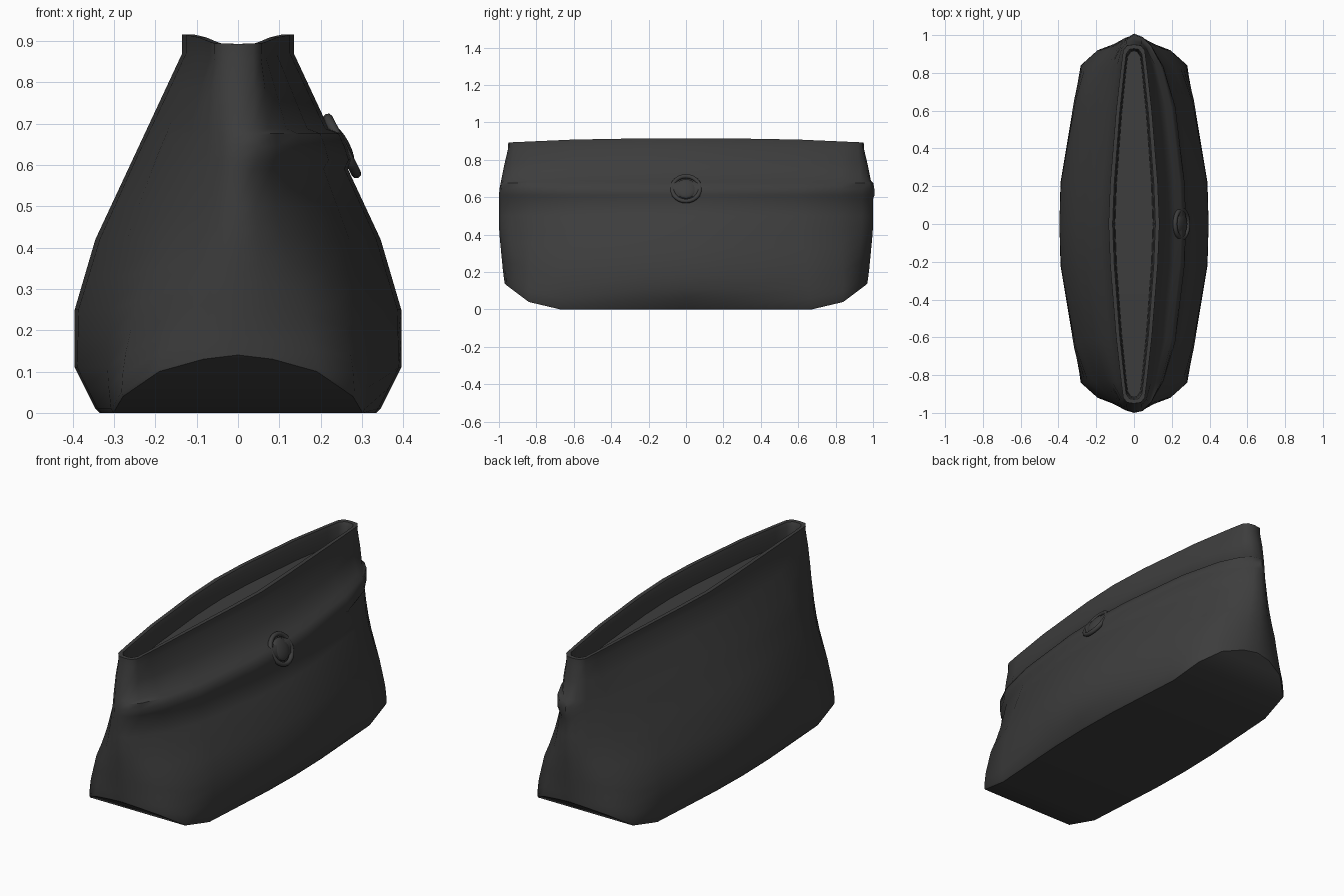
import bpy, bmesh, math
from mathutils import Vector

if "Cube" in bpy.data.objects:
    bpy.data.objects.remove(bpy.data.objects["Cube"])

leather = bpy.data.materials.new("charcoal_leather")
leather.use_nodes = True
leather.diffuse_color = (0.047, 0.047, 0.047, 1)
leather.node_tree.nodes["Principled BSDF"].inputs["Base Color"].default_value = (0.047, 0.047, 0.047, 1)


def finish(obj, angle):
    obj.data.materials.clear()
    obj.data.materials.append(leather)
    bpy.ops.object.select_all(action='DESELECT')
    obj.select_set(True)
    bpy.context.view_layer.objects.active = obj
    bpy.ops.object.shade_smooth_by_angle(angle=math.radians(angle))


def sample(table, z):
    """Linear lookup in a list of (height, value) pairs."""
    for (a, va), (b, vb) in zip(table, table[1:]):
        if z <= b:
            return va + (vb - va) * max(0, (z - a) / (b - a))
    return table[-1][1]


# Quarter outlines (width fraction, y), from the middle of a side to the end
BASE = [(1, 0), (.985, .22), (.9, .67), (.83, .84), (.57, .92), (.25, .96), (0, .97)]
FLANK = [(1, 0), (.985, .22), (.8, .66), (.69, .84), (.45, .92), (.19, .965), (0, .98)]
MID = [(1, 0), (.97, .22), (.78, .62), (.54, .83), (.3, .94), (.14, .985), (0, 1)]
TOP = [(1, 0), (.93, .22), (.7, .6), (.5, .84), (.42, .92), (.28, .945), (0, .95)]
LIFT = [0, 0, 0, .04, .1, .13, .14]
PLAN = [(z, [Vector(p) for p in pts])
        for z, pts in ((0, BASE), (.11, FLANK), (.4, MID), (.63, MID), (.88, TOP))]
WIDTH = [(0, .335), (.01, .345), (.11, .395), (.25, .395), (.42, .345), (.87, .135), (.92, .135)]
BAND = [(.59, 0), (.612, .02), (.645, .025), (.676, .026), (.688, 0)]


def quarter(z):
    w = sample(WIDTH, z)
    outline = []
    for i in range(len(BASE)):
        f, y = sample([(h, pts[i]) for h, pts in PLAN], z)
        lift = LIFT[i] * max(0, 1 - z * 2)
        drop = .022 * max(0, y - .45) * 2 * max(0, z - .8) / .115
        outline.append(Vector((w * f, y, z + lift - drop)))
    return outline


def full_ring(q, bulge=0):
    """Mirror a quarter outline round; the bulge pushes out only the left side."""
    side = []
    for i, p in enumerate(q):
        end = i / (len(q) - 1)
        side.append(p + Vector((bulge * (1 - end ** 4), bulge * .4 * end ** 3, 0)))
    plain = [Vector((-p.x, p.y, p.z)) for p in q]
    flip = lambda pts: [Vector((p.x, -p.y, p.z)) for p in pts]
    return side + plain[-2::-1] + flip(plain)[1:] + flip(side)[-2:0:-1]


# Bag body with raised band, collar and sunken top
levels = [0, .01, .06, .11, .18, .25, .33, .42, .5, .59, .612, .645, .676, .688, .78, .87, .915]
rings = [full_ring(quarter(z), sample(BAND, z) if z >= .59 else 0) for z in levels]
rim = quarter(.915)
for depth, inset in ((0, .022), (.02, .03), (.1, .035)):
    inner = [Vector((max(p.x - inset * min(1, .45 + p.x * 4), 0), p.y * (1 - inset), p.z - depth))
             for p in rim]
    rings.append(full_ring(inner))

bm = bmesh.new()
loops = [[bm.verts.new(p) for p in ring] for ring in rings]
n = len(loops[0])
for a, b in zip(loops, loops[1:]):
    for i in range(n):
        j = (i + 1) % n
        bm.faces.new((a[i], a[j], b[j], b[i]))


def cap(loop):
    """Close a loop with strips running from side to side, with a crisp border."""
    half = n // 2
    k = n // 4
    for i in range(-k, k):
        strip = [loop[i % n], loop[(i + 1) % n], loop[(half - i - 1) % n], loop[(half - i) % n]]
        bm.faces.new(list(dict.fromkeys(strip)))
    for i in range(n):
        bm.edges.get((loop[i], loop[(i + 1) % n])).smooth = False


cap(loops[0])
cap(loops[-1])
bmesh.ops.recalc_face_normals(bm, faces=bm.faces)
mesh = bpy.data.meshes.new("bag_body")
bm.to_mesh(mesh)
bm.free()
body = bpy.data.objects.new("bag_body", mesh)
bpy.context.collection.objects.link(body)
finish(body, 50)

# Ring and centre stud, lying on the sloping left side
tilt = math.atan2(.165, .085)
slope = Vector((math.sin(tilt), 0, math.cos(tilt)))
centre = Vector((.25, 0, .645))
bpy.ops.mesh.primitive_torus_add(major_radius=.075, minor_radius=.012, major_segments=24,
                                 minor_segments=8, location=centre + slope * .002,
                                 rotation=(0, tilt, 0))
ring = bpy.context.object
ring.name = "clasp_ring"
finish(ring, 60)

bpy.ops.mesh.primitive_uv_sphere_add(segments=20, ring_count=10, radius=.058,
                                     location=centre, rotation=(0, tilt, 0))
stud = bpy.context.object
stud.name = "clasp_stud"
stud.scale = (1, 1, .35)
finish(stud, 60)
